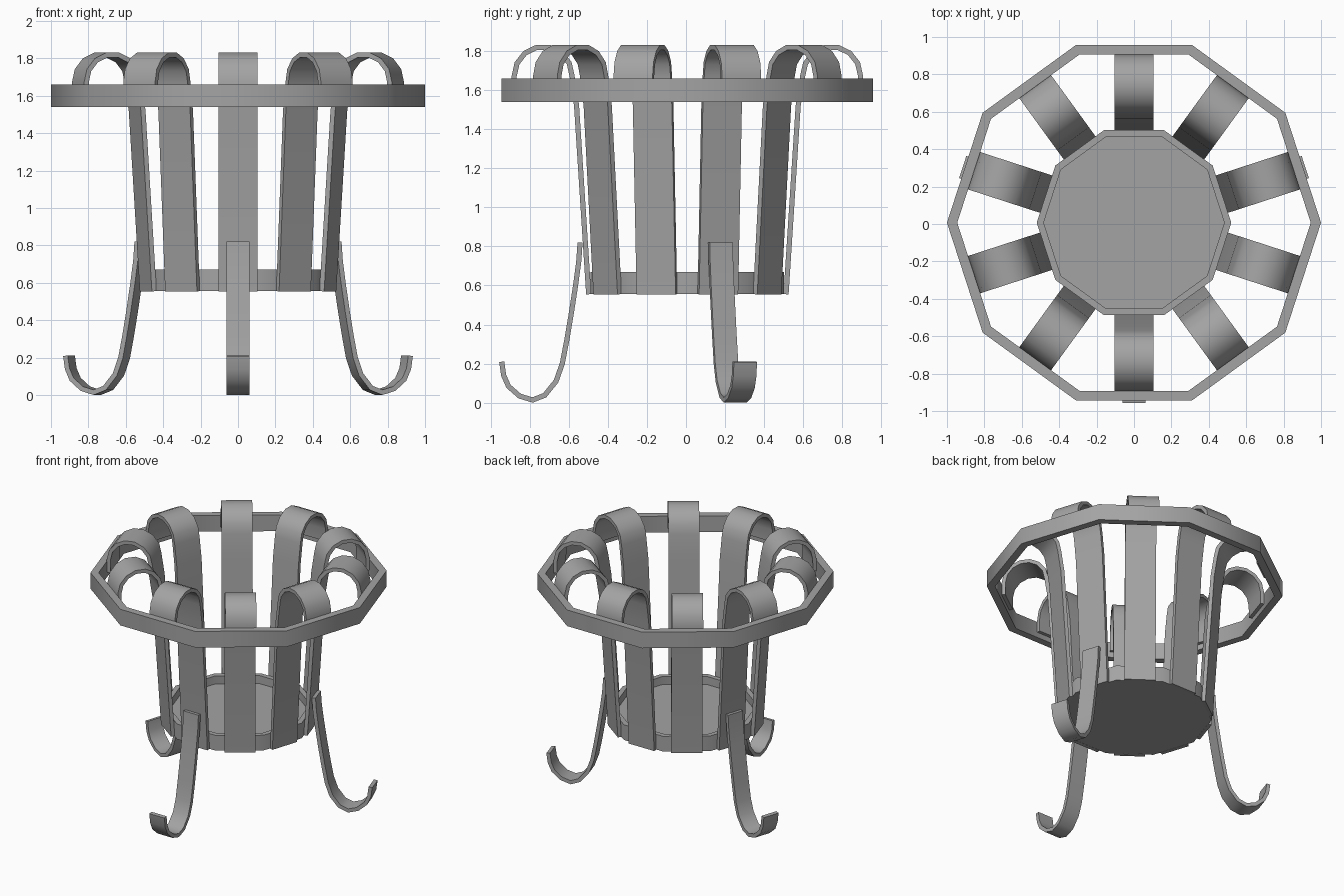
import bpy, bmesh, math
from math import cos, sin, pi, radians
from mathutils import Vector

if "Cube" in bpy.data.objects:
    bpy.data.objects.remove(bpy.data.objects["Cube"])

CENTRE_Y = 0.007
SIDES = 10

metal = bpy.data.materials.new("grey metal")
metal.use_nodes = True
grey = (0.37, 0.37, 0.37, 1)
metal.diffuse_color = grey
bsdf = next(n for n in metal.node_tree.nodes if n.type == "BSDF_PRINCIPLED")
bsdf.inputs["Base Color"].default_value = grey


def finish(name, bm):
    bmesh.ops.recalc_face_normals(bm, faces=bm.faces)
    mesh = bpy.data.meshes.new(name)
    bm.to_mesh(mesh)
    bm.free()
    mesh.materials.append(metal)
    obj = bpy.data.objects.new(name, mesh)
    bpy.context.collection.objects.link(obj)
    obj.location.y = CENTRE_Y
    bpy.ops.object.select_all(action="DESELECT")
    obj.select_set(True)
    bpy.context.view_layer.objects.active = obj
    bpy.ops.object.shade_smooth_by_angle(angle=radians(40))
    return obj


def turned(name, profile, closed):
    """Revolve (radius, z) points into a ten-sided part; open ends get capped."""
    bm = bmesh.new()
    loops = [[bm.verts.new((r * cos(2 * pi * i / SIDES), r * sin(2 * pi * i / SIDES), z))
              for i in range(SIDES)] for r, z in profile]
    pairs = list(zip(loops, loops[1:]))
    if closed:
        pairs.append((loops[-1], loops[0]))
    else:
        bm.faces.new(loops[0])
        bm.faces.new(loops[-1])
    for a, b in pairs:
        for i in range(SIDES):
            j = (i + 1) % SIDES
            bm.faces.new((a[i], a[j], b[j], b[i]))
    return finish(name, bm)


def bent_strip(name, path, width, thick, degrees):
    """Flat bar following a (radius, z) centre line, turned about the axis."""
    pts = [Vector(p) for p in path]
    segs = [(b - a).normalized() for a, b in zip(pts, pts[1:])]
    bm = bmesh.new()
    rings = []
    for i, p in enumerate(pts):
        a, b = segs[max(i - 1, 0)], segs[min(i, len(segs) - 1)]
        t = (a + b).normalized()
        n = Vector((-t.y, t.x)) * (thick / 2 / max(t.dot(a), 0.5))
        rings.append([bm.verts.new((q.x, w, q.y)) for q, w in
                      ((p + n, -width / 2), (p + n, width / 2),
                       (p - n, width / 2), (p - n, -width / 2))])
    for a, b in zip(rings, rings[1:]):
        for i in range(4):
            j = (i + 1) % 4
            bm.faces.new((a[i], a[j], b[j], b[i]))
    bm.faces.new(rings[0])
    bm.faces.new(rings[-1])
    obj = finish(name, bm)
    obj.rotation_euler.z = radians(degrees)
    return obj


# Top hoop and base tray
turned("top_hoop", [(1, 1.54), (1, 1.66), (0.945, 1.66), (0.945, 1.54)], True)
turned("base_tray", [(0.52, 0.557), (0.52, 0.67), (0.483, 0.67), (0.483, 0.61)], False)

# Ten slats that curl outwards to meet the hoop
arc = [(0.738 - 0.148 * cos(pi * i / 7), 1.672 + 0.15 * sin(pi * i / 7)) for i in range(8)]
slat_path = [(0.505, 0.555), (0.567, 1.52)] + arc + [(0.887, 1.58)]
for k in range(SIDES):
    bent_strip(f"slat_{k + 1}", slat_path, 0.21, 0.026, 18 + 36 * k)

# Three legs with upturned feet
leg_path = [(0.549, 0.82), (0.556, 0.72), (0.572, 0.6), (0.595, 0.45), (0.617, 0.32),
            (0.64, 0.2), (0.672, 0.11), (0.73, 0.038), (0.792, 0.014), (0.858, 0.034),
            (0.915, 0.084), (0.94, 0.14), (0.95, 0.21)]
for name, angle in (("front_leg", -90), ("left_leg", 18), ("right_leg", 162)):
    bent_strip(name, leg_path, 0.124, 0.026, angle)
